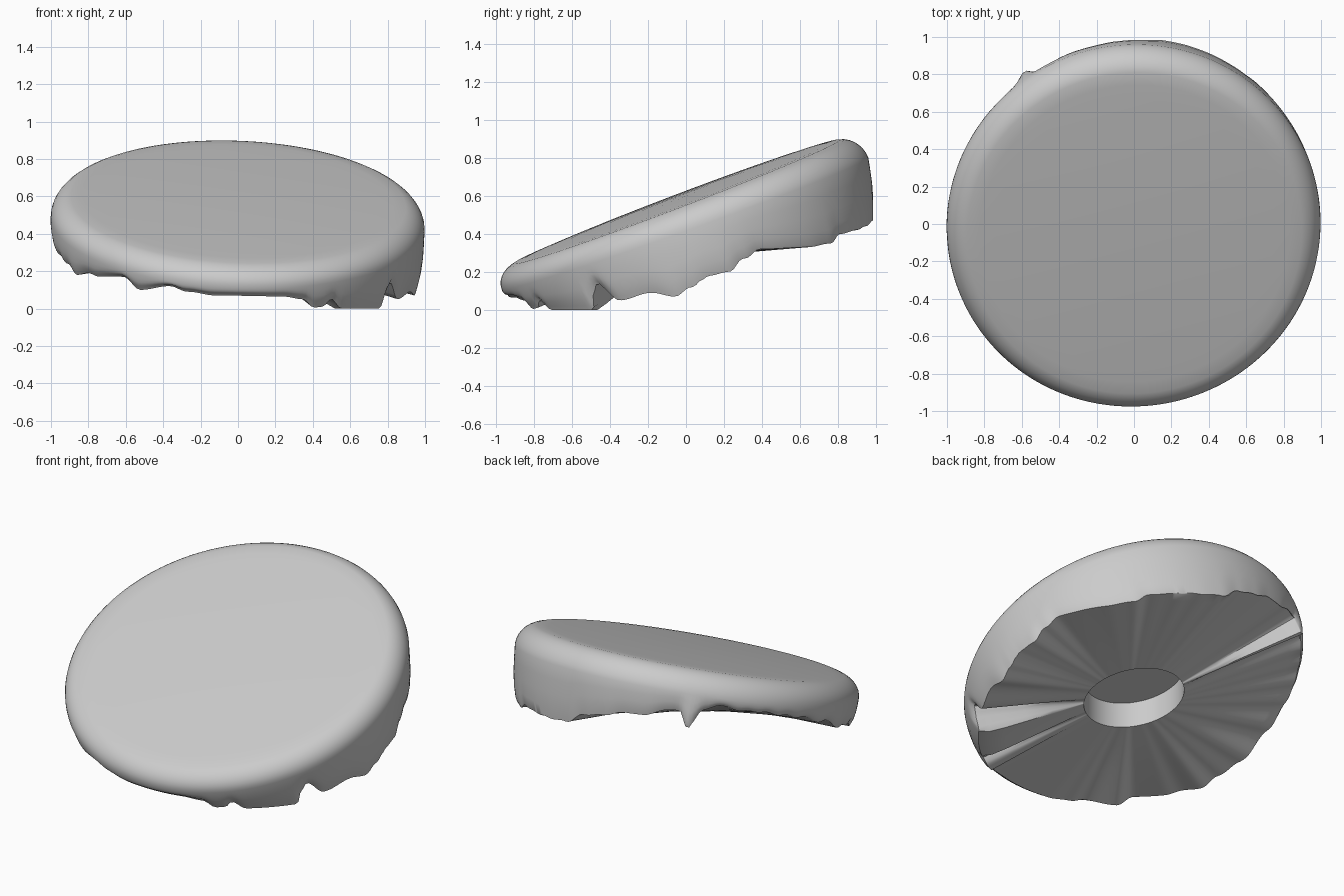
import bpy
import bmesh
from math import sin, cos, pi, atan, radians
from mathutils import Vector, Euler

cube = bpy.data.objects.get("Cube")
if cube:
    bpy.data.objects.remove(cube, do_unlink=True)

SEGMENTS = 288
HOLE_RADIUS = 0.29
DOME = 0.015
CENTRE = Vector((0.003, -0.05, 0.572))
TILT = Euler((atan(0.38), atan(0.042), 0)).to_matrix()

# Height of the dripping hem around the rim: (angle in degrees, height)
HEM = [(0, .16), (2, .18), (8, .2), (14, .27), (20, .32), (36, .33),
       (46, .35), (52, .4), (62, .42), (70, .44), (80, .47), (88, .55),
       (96, .58), (104, .62), (111, .62), (119, .66), (123, .66),
       (127, .56), (131, .66), (136, .68), (145, .63), (152, .6),
       (160, .55), (168, .5), (180, .41), (194, .29), (203, .24),
       (210, .18), (216, .19), (222, .17), (232, .17), (239, .1),
       (249, .12), (255, .09), (264, .07), (285, .065), (292, .05),
       (296, .005), (299, .01), (302, .05), (306, 0), (323, 0),
       (326, .1), (328, .14), (333, .05), (344, .09), (350, .07),
       (356, .12), (360, .16)]


def hem_height(degrees):
    """Ease between neighbouring hem heights."""
    for (a, low), (b, high) in zip(HEM, HEM[1:]):
        if a <= degrees <= b:
            t = (degrees - a) / (b - a)
            return low + (high - low) * (1 - cos(pi * t)) / 2


def disc_point(angle, radius, depth):
    """Point on the tilted disc, measured down from its top plane."""
    local = Vector((radius * cos(angle), 1.025 * radius * sin(angle), -depth))
    return CENTRE + TILT @ local


def column(index):
    """Points of one slice, from the top face over the rim to the hollow."""
    angle = 2 * pi * index / SEGMENTS
    degrees = 360 * index / SEGMENTS
    hem = hem_height(degrees)
    depth = (disc_point(angle, 1, 0).z - hem) / TILT[2][2]
    corner = 0.125 + 0.02 * sin(angle)
    # gently domed top
    points = [disc_point(angle, r, DOME * (r / 0.87) ** 2 - DOME)
              for r in (0.2, 0.4, 0.6, 0.75, 0.83)]

    # rounded shoulder
    for step in range(1, 9):
        a = step / 8 * pi / 2
        points.append(disc_point(angle, 0.87 + 0.13 * sin(a),
                                 corner * (1 - cos(a))))
    # skirt wall, tapering at the back and pushed out at the spike
    spike = max(0, 1 - abs(degrees - 127) / 4)
    taper = 0.2 * max(0, sin(angle))
    for t in (0.25, 0.5, 0.75, 0.92, 1):
        drop = (depth - corner) * t
        radius = 1 - taper * drop - 0.025 * t ** 4 + 0.03 * spike * t
        points.append(disc_point(angle, radius, corner + drop))
    bottom = points[-1]
    bottom.z = hem

    # folded underside running in to the hollow
    x, y = HOLE_RADIUS * cos(angle), HOLE_RADIUS * sin(angle)
    rim = Vector((x, y, 0.28 + 0.17 * y - 0.08 * x))
    flat = 0.12 if 306 <= degrees <= 323 else 0
    for t in (0.1, 0.25, 0.45, 0.7, 1):
        p = bottom.lerp(rim, t)
        p.z = bottom.z + (rim.z - bottom.z) * max(0, t - flat) / (1 - flat)
        points.append(p)
    # hollow wall
    points.append(rim + Vector((0, 0, 0.16)))
    return points


# Disc body lofted from the slices
bm = bmesh.new()
slices = [[bm.verts.new(p) for p in column(i)] for i in range(SEGMENTS)]
top = bm.verts.new(disc_point(0, 0, -DOME))
ceiling = bm.verts.new((0, 0, 0.44))
for i, this in enumerate(slices):
    following = slices[(i + 1) % SEGMENTS]
    bm.faces.new((top, this[0], following[0]))
    bm.faces.new((ceiling, following[-1], this[-1]))
    for j in range(len(this) - 1):
        bm.faces.new((this[j], this[j + 1], following[j + 1], following[j]))
bmesh.ops.recalc_face_normals(bm, faces=bm.faces)

mesh = bpy.data.meshes.new("draped_disc")
bm.to_mesh(mesh)
bm.free()
disc = bpy.data.objects.new("draped_disc", mesh)
bpy.context.collection.objects.link(disc)

# Plain grey material
grey = bpy.data.materials.new("plain_grey")
grey.use_nodes = True
colour = (0.6, 0.6, 0.6, 1)
grey.diffuse_color = colour
grey.node_tree.nodes["Principled BSDF"].inputs["Base Color"].default_value = colour
mesh.materials.append(grey)

bpy.ops.object.select_all(action="DESELECT")
disc.select_set(True)
bpy.context.view_layer.objects.active = disc
bpy.ops.object.shade_smooth_by_angle(angle=radians(40))
